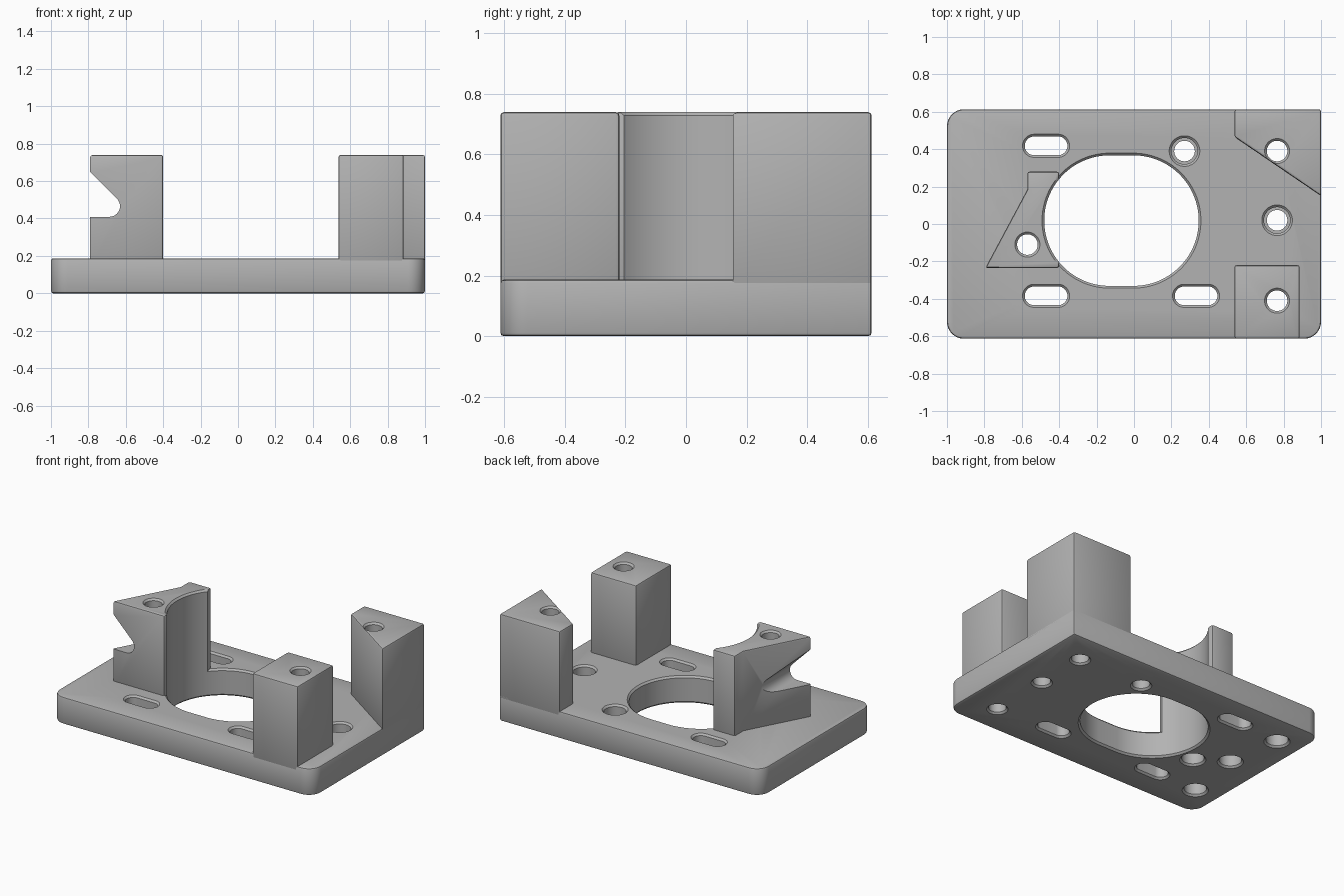
import bpy, bmesh, math

if "Cube" in bpy.data.objects:
    bpy.data.objects.remove(bpy.data.objects["Cube"])

W, D, TOP, PLATE = 1.0, 0.613, 0.74, 0.187   # half width, half depth, post top, plate top
C = 0.012                                    # chamfer size
E = 0.005                                    # cutter overshoot

grey = bpy.data.materials.new("machined grey")
grey.diffuse_color = (0.45, 0.45, 0.45, 1)
grey.use_nodes = True
grey.node_tree.nodes["Principled BSDF"].inputs["Base Color"].default_value = grey.diffuse_color


def make_object(name, bm):
    bmesh.ops.recalc_face_normals(bm, faces=bm.faces[:])
    mesh = bpy.data.meshes.new(name)
    bm.to_mesh(mesh)
    bm.free()
    mesh.materials.append(grey)
    obj = bpy.data.objects.new(name, mesh)
    bpy.context.collection.objects.link(obj)
    return obj


def loft(bm, rings):
    """Closed solid through a list of rings with equal point counts."""
    vs = [[bm.verts.new(p) for p in ring] for ring in rings]
    n = len(vs[0])
    for a, b in zip(vs, vs[1:]):
        for i in range(n):
            j = (i + 1) % n
            bm.faces.new((a[i], a[j], b[j], b[i]))
    bm.faces.new(vs[0][::-1])
    bm.faces.new(vs[-1])


def prism(name, outline, z0, z1):
    bm = bmesh.new()
    loft(bm, [[(x, y, z) for x, y in outline] for z in (z0, z1)])
    obj = make_object(name, bm)
    bev = obj.modifiers.new("chamfer", 'BEVEL')
    bev.width, bev.segments = C, 2
    bev.limit_method, bev.angle_limit = 'ANGLE', math.radians(30)
    return obj


def add_slot(bm, x, y, half, profile, n=48):
    """Round (half = 0) or elongated cutter with (radius, z) steps."""
    rings = []
    for r, z in profile:
        ring = []
        for i in range(n):
            a = 2 * math.pi * (i + 0.5) / n
            ring.append((x + math.copysign(half, math.cos(a)) + r * math.cos(a),
                         y + r * math.sin(a), z))
        rings.append(ring)
    loft(bm, rings)


def through(r, top, bottom_r=None, top_r=None, step=0.1):
    """Chamfered hole profile, optionally stepped to a wider bore."""
    lo, hi = bottom_r or r, top_r or r
    prof = [(lo + C + E, -E), (lo, C)]
    if lo != hi:
        prof += [(lo, step), (hi, step)]
    return prof + [(hi, top - C), (hi + C + E, top + E)]


def cut(obj, *cutters):
    for c in cutters:
        m = obj.modifiers.new("cut", 'BOOLEAN')
        m.operation, m.solver, m.object = 'DIFFERENCE', 'EXACT', c


# Base plate: three rounded corners, one square corner at the back right
R = 0.09
outline = [(W, D)]
for sx, sy, start in ((-1, 1, 90), (-1, -1, 180), (1, -1, 270)):
    for k in range(9):
        a = math.radians(start + 90 * k / 8)
        outline.append((sx * (W - R) + R * math.cos(a), sy * (D - R) + R * math.sin(a)))
base = prism("base_plate", outline, 0, PLATE)

# Posts
left_post = prism("notched_post", [(-0.795, -0.235), (-0.40, -0.235), (-0.40, 0.28),
                                   (-0.57, 0.28), (-0.57, 0.185)], 0.15, TOP)
front_post = prism("front_post", [(0.537, -D), (0.886, -D), (0.886, -0.22),
                                  (0.537, -0.22)], 0.15, TOP)
back_post = prism("back_post", [(0.537, D), (0.537, 0.465), (W, 0.15), (W, D)], 0.15, TOP)

# Screw holes, slots and blind holes
bm = bmesh.new()
for y in (0.39, -0.41):
    add_slot(bm, 0.765, y, 0, through(0.055, TOP))
add_slot(bm, -0.57, -0.11, 0, through(0.055, TOP, bottom_r=0.07))
for x, y in ((0.27, 0.39), (0.765, 0.02)):
    add_slot(bm, x, y, 0, through(0.055, PLATE, top_r=0.07))
for x, y in ((-0.47, 0.418), (-0.47, -0.384), (0.332, -0.384)):
    add_slot(bm, x, y, 0.064, through(0.05, PLATE))
for x, y in ((-0.765, 0.02), (-0.825, 0.40), (-0.825, -0.39)):
    add_slot(bm, x, y, 0, through(0.07, PLATE)[:2] + [(0.07, 0.1)])
holes = make_object("hole_cutter", bm)

# Large central opening, cut through the plate and up the notched post
opening = []
for name, prof in (("opening_cutter_plate", through(0.349, PLATE)),
                   ("opening_cutter_post", [(0.349, 0.1)] + through(0.349, TOP)[2:])):
    bm = bmesh.new()
    add_slot(bm, -0.067, 0.018, 0.064, prof, 96)
    opening.append(make_object(name, bm))

# Side notch with a rounded root, running front to back
cx, cz, r = -0.688, 0.466, 0.057
notch = [(-0.90, cz - r)]
for k in range(13):
    a = math.radians(-90 + 135 * k / 12)
    notch.append((cx + r * math.cos(a), cz + r * math.sin(a)))
notch.append((-0.90, notch[-1][1] + notch[-1][0] + 0.90))
bm = bmesh.new()
loft(bm, [[(x, y, z) for x, z in notch] for y in (-0.4, 0.4)])
notch_cutter = make_object("notch_cutter", bm)

cut(base, holes, opening[0])
cut(left_post, notch_cutter, opening[1], holes)
cut(front_post, holes)
cut(back_post, holes)

# Bake the cuts, drop the cutters, shade smooth with sharp edges
parts = [base, left_post, front_post, back_post]
bpy.context.view_layer.update()
dg = bpy.context.evaluated_depsgraph_get()
baked = [bpy.data.meshes.new_from_object(o.evaluated_get(dg)) for o in parts]
for o, mesh in zip(parts, baked):
    o.modifiers.clear()
    o.data = mesh
for c in [holes, notch_cutter] + opening:
    bpy.data.objects.remove(c)
for o in bpy.context.view_layer.objects:
    o.select_set(o in parts)
bpy.context.view_layer.objects.active = base
bpy.ops.object.shade_smooth_by_angle(angle=math.radians(30))
